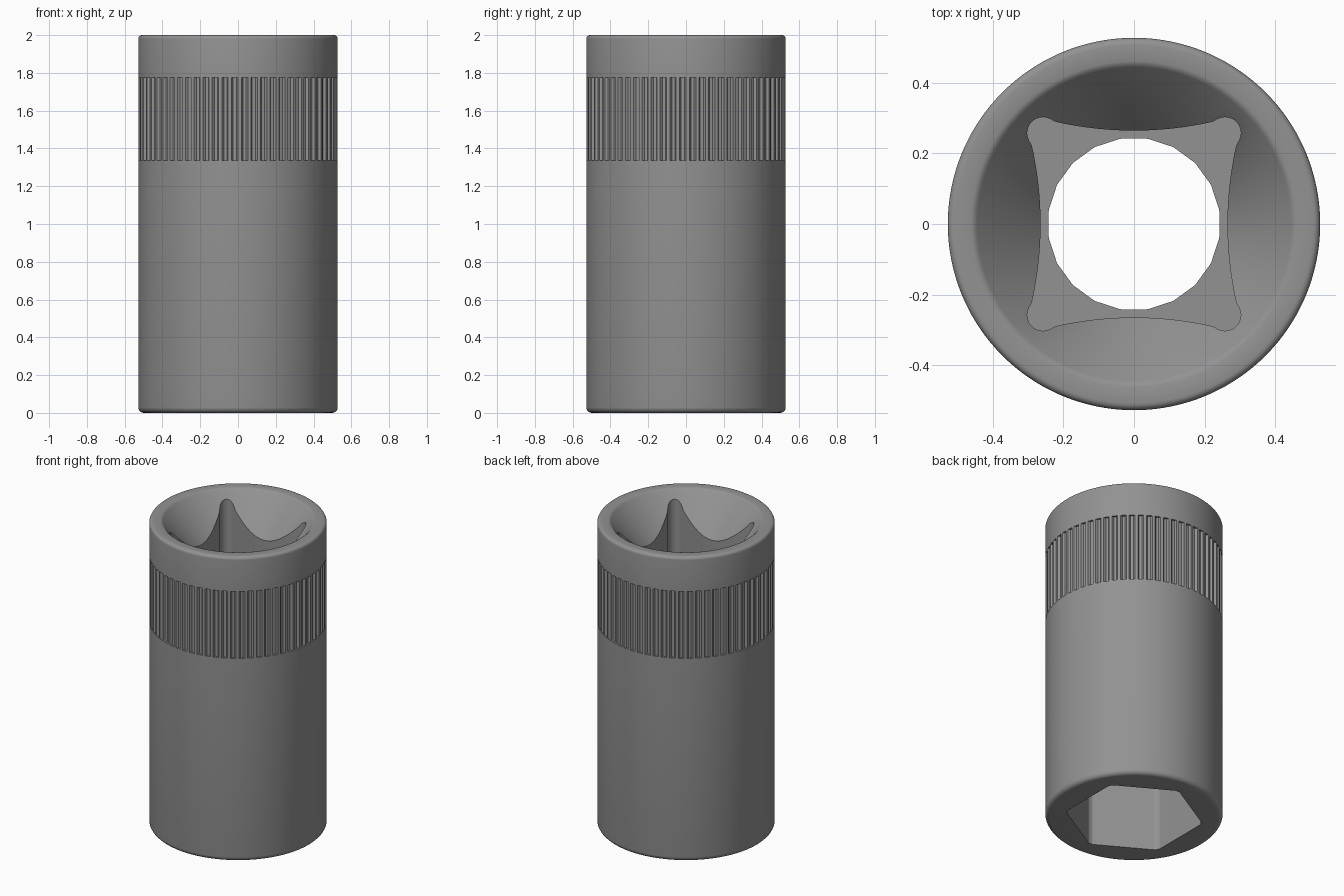
import bpy, bmesh
from math import sin, cos, pi, radians, sqrt

if "Cube" in bpy.data.objects:
    bpy.data.objects.remove(bpy.data.objects["Cube"])

GROOVES, STEP = 64, 6
N = GROOVES * STEP
R = 0.528


def fold(a, sides):
    """Angle measured from the nearest flat of a regular polygon."""
    w = 2 * pi / sides
    return (a + w / 2) % w - w / 2


def polygon(a, apothem, sides, cap):
    return min(apothem / cos(fold(a, sides)), cap)


def hexagon(a):
    return polygon(a, 0.357, 6, 0.404)


def bore(a):
    return polygon(a, 0.242, 20, 1)


def drive(a):
    """Square with inward-bowed sides and round corner lobes."""
    p = abs(fold(a, 4))
    d = pi / 4 - p
    c, rad = 0.365, 0.045
    q = rad ** 2 - (c * sin(d)) ** 2
    if q > 0:
        return c * cos(d) + sqrt(q)
    k = 0.5 * sin(p) ** 2
    return 0.265 / cos(p) if k < 1e-6 else (
        (cos(p) - sqrt(cos(p) ** 2 - 4 * k * 0.265)) / (2 * k))


def cone_z(a):
    return 1.99 - (0.445 - drive(a)) * 1.25


def knurl(a):
    i = round(a / (2 * pi) * N) % STEP
    return R - 0.014 if i >= 3 else R


def fillet(r, z, rad, start, steps=5):
    """Rounded edge as (radius, height) pairs over a quarter turn."""
    return [(r + rad * cos(radians(start + 90 * i / steps)),
             z + rad * sin(radians(start + 90 * i / steps)))
            for i in range(steps + 1)]


# closed section: outside upwards, then down through the recesses
rings = fillet(R - 0.03, 0.03, 0.03, -90)
rings += [(R, 1.335), (knurl, 1.335), (knurl, 1.775), (R, 1.775)]
rings += fillet(R - 0.02, 1.98, 0.02, 0)
rings += [(0.462, 2.0), (0.453, 1.997), (0.445, 1.99)]
rings += [(drive, cone_z), (drive, 1.38), (bore, 1.38)]
rings += [(bore, 0.85), (hexagon, 0.85), (hexagon, 0.0)]


def value(f, a):
    return f(a) if callable(f) else f


bm = bmesh.new()
loops = []
for r, z in rings:
    loop = []
    for i in range(N):
        a = 2 * pi * i / N
        rr = value(r, a)
        loop.append(bm.verts.new((rr * cos(a), rr * sin(a), value(z, a))))
    loops.append(loop)
for lo, hi in zip(loops, loops[1:] + loops[:1]):
    for i in range(N):
        j = (i + 1) % N
        bm.faces.new((lo[i], lo[j], hi[j], hi[i]))
bmesh.ops.remove_doubles(bm, verts=bm.verts, dist=1e-5)
bmesh.ops.recalc_face_normals(bm, faces=bm.faces)

# socket body
mesh = bpy.data.meshes.new("socket_body")
bm.to_mesh(mesh)
bm.free()
body = bpy.data.objects.new("socket_body", mesh)
bpy.context.collection.objects.link(body)
bpy.context.view_layer.objects.active = body
body.select_set(True)
bpy.ops.object.shade_smooth_by_angle(angle=radians(30))

# dark steel colour
steel = bpy.data.materials.new("dark_steel")
steel.diffuse_color = (0.29, 0.29, 0.29, 1)
steel.use_nodes = True
steel.node_tree.nodes["Principled BSDF"].inputs["Base Color"].default_value = steel.diffuse_color
mesh.materials.append(steel)
